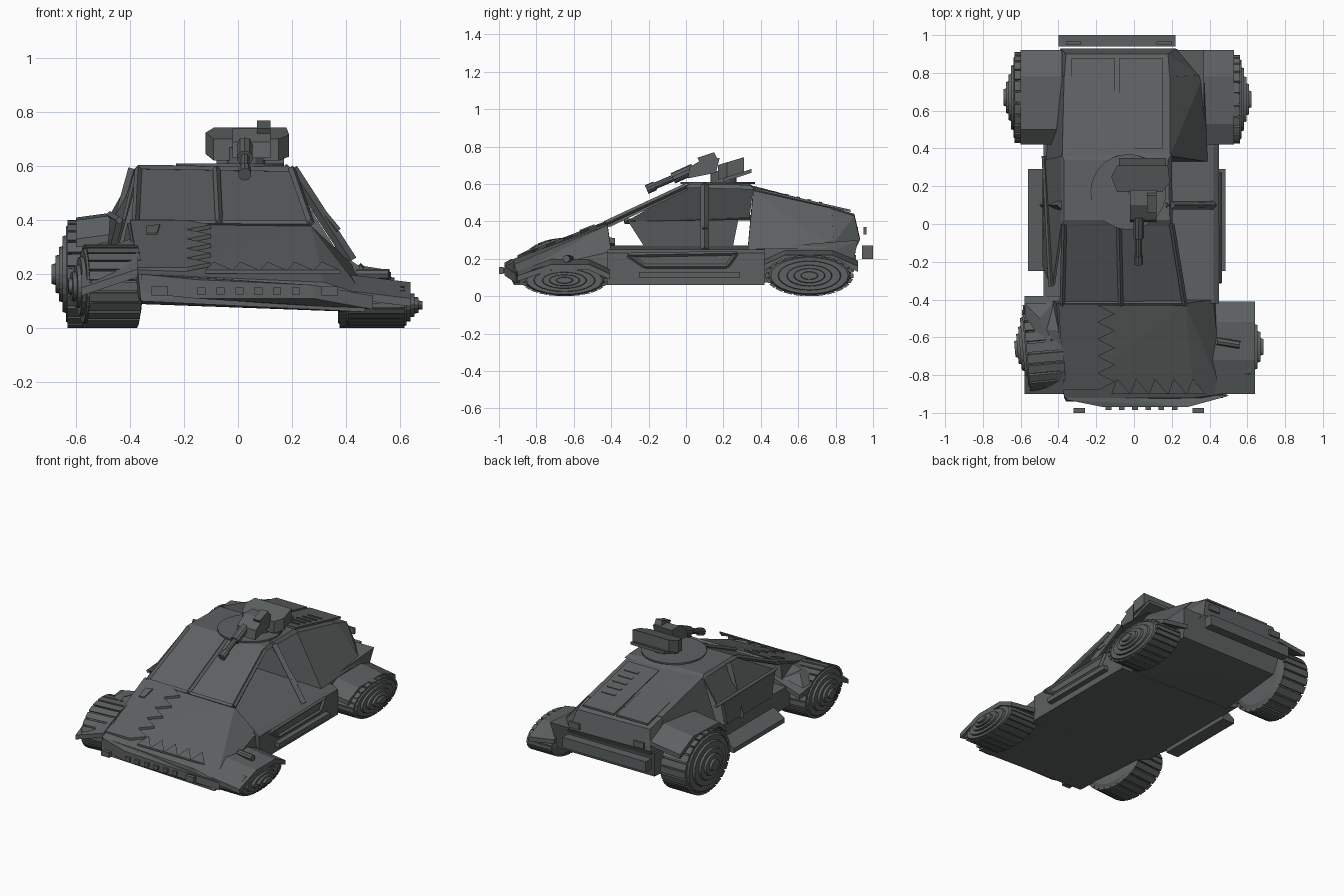
import bpy, bmesh, math
from mathutils import Vector, Matrix

cube = bpy.data.objects.get("Cube")
if cube:
    bpy.data.objects.remove(cube, do_unlink=True)

# one weathered steel colour for the whole vehicle
steel = bpy.data.materials.new("dark_steel")
steel.use_nodes = True
colour = (.11, .12, .12, 1)
steel.diffuse_color = colour
shader = steel.node_tree.nodes["Principled BSDF"]
shader.inputs["Base Color"].default_value = colour
shader.inputs["Roughness"].default_value = .8


def finish(name, bm):
    bmesh.ops.recalc_face_normals(bm, faces=bm.faces[:])
    mesh = bpy.data.meshes.new(name)
    bm.to_mesh(mesh)
    bm.free()
    mesh.materials.append(steel)
    obj = bpy.data.objects.new(name, mesh)
    bpy.context.collection.objects.link(obj)
    return obj


def hull(name, points):
    """Convex solid around a few corner points."""
    bm = bmesh.new()
    verts = [bm.verts.new(p) for p in points]
    result = bmesh.ops.convex_hull(bm, input=verts)
    spare = [v for v in result["geom_interior"] if isinstance(v, bmesh.types.BMVert)]
    bmesh.ops.delete(bm, geom=spare, context="VERTS")
    return finish(name, bm)


def box(name, xs, ys, zs):
    return hull(name, [(x, y, z) for x in xs for y in ys for z in zs])


def panel(name, points, offset):
    """Flat polygon made into a closed prism along an offset vector."""
    bm = bmesh.new()
    near = [bm.verts.new(p) for p in points]
    far = [bm.verts.new(Vector(p) + Vector(offset)) for p in points]
    bm.faces.new(near)
    bm.faces.new(far[::-1])
    for i in range(len(near)):
        bm.faces.new((near[i - 1], near[i], far[i], far[i - 1]))
    return finish(name, bm)


def bar(name, start, end, radius, sides=4):
    a, b = Vector(start), Vector(end)
    bm = bmesh.new()
    bmesh.ops.create_cone(bm, cap_ends=True, segments=sides, radius1=radius,
                          radius2=radius, depth=(b - a).length)
    turn = (b - a).to_track_quat("Z", "Y").to_matrix().to_4x4()
    bm.transform(Matrix.Translation((a + b) / 2) @ turn)
    return finish(name, bm)


def wheel(name, inner, outer, y, length, height, toe=0):
    """Lathed tyre with stepped hub and tread blocks, squashed to its height."""
    bm = bmesh.new()
    count = 24
    width = outer - inner
    profile = [(0, 0), (0, .8), (.06, .96), (.8, .96), (.9, .88), (.9, .72),
               (.96, .7), (.96, .52), (1.02, .5), (1.02, .36), (1.08, .34),
               (1.08, .2), (1.14, .18), (1.14, 0)]
    rings = []
    for along, radius in profile:
        if radius == 0:
            rings.append([bm.verts.new((along * width, 0, 0))] * count)
            continue
        angles = [math.tau * i / count for i in range(count)]
        rings.append([bm.verts.new((along * width, radius * math.cos(a),
                                    radius * math.sin(a))) for a in angles])
    for first, second in zip(rings, rings[1:]):
        for i in range(count):
            j = (i + 1) % count
            corners = dict.fromkeys((first[i], first[j], second[j], second[i]))
            bm.faces.new(list(corners))
    for i in range(count):
        place = (Matrix.Rotation(math.tau * i / count, 4, "X")
                 @ Matrix.Translation((width * .45, 0, .96))
                 @ Matrix.Diagonal((abs(width) * .84, .21, .08, 1)))
        bmesh.ops.create_cube(bm, size=1, matrix=place)
    bm.transform(Matrix.Translation((inner, y, height / 2))
                 @ Matrix.Rotation(toe, 4, "Z")
                 @ Matrix.Diagonal((1, length / 2, height / 2, 1)))
    return finish(name, bm)


def fender(name, inner, outer, path, drop):
    """Angular strip over a wheel, falling towards its outer edge."""
    under = [(y, z - .03) for y, z in path]
    points = [(inner, y, z) for y, z in path + under[::-1]]
    panel(name, points, (outer - inner, 0, -drop))


# lower tub in three sections, its right flank lower than the left
hull("tub_middle", [(x, y, z) for y in (-.42, .42)
                    for x, z in ((-.48, .13), (-.48, .27), (-.38, .09),
                                 (.45, .06), (.45, .23), (.42, .25))])
hull("tub_rear", [(x, y, z) for y, z in ((.4, .26), (.92, .3)) for x in (-.41, .37)]
     + [(-.4, .4, .09), (.37, .4, .07), (-.38, .88, .12), (.34, .88, .12)])
hull("hood", [(-.41, -.42, .39), (.27, -.42, .38), (.42, -.4, .24), (-.44, -.4, .25),
              (-.37, -.92, .2), (.32, -.92, .17), (.47, -.9, .12),
              (-.36, -.94, .1), (.47, -.92, .06), (-.38, -.4, .09), (.44, -.4, .06)])

# rear quarters and deck
hull("rear_cabin", [(-.38, .36, .59), (.19, .36, .565), (.19, .78, .47), (-.37, .78, .48),
                    (-.47, .33, .26), (.39, .33, .25), (.37, .79, .26), (-.42, .8, .26)])
hull("tail", [(-.37, .77, .48), (.19, .77, .47), (-.36, .9, .44), (.18, .9, .43),
              (-.41, .77, .26), (.37, .77, .26), (-.39, .93, .31), (.22, .93, .3),
              (-.38, .88, .2), (.3, .88, .2)])


def deck(x, y):
    return (x, y, .57 - (y - .36) * .23)


panel("deck_hatch", [deck(-.08, .4), deck(.15, .4), deck(.15, .88), deck(-.08, .88)],
      (0, 0, .012))
panel("deck_cover", [deck(-.33, .4), deck(-.1, .4), deck(-.1, .88), deck(-.33, .88)],
      (0, 0, .012))
for i in range(5):
    y = .47 + i * .06
    panel("deck_vent", [deck(.02, y), deck(.12, y), deck(.12, y + .02), deck(.02, y + .02)],
          (0, 0, .017))

# rear bumper and lamps
box("rear_bumper", (-.4, .22), (.94, 1), (.2, .27))
for x in (-.36, .12):
    box("rear_lamp", (x, x + .08), (.95, .965), (.33, .37))

# roof, glazing and pillars
hull("roof", [(-.385, -.01, .59), (.205, -.01, .58), (.2, .37, .57), (-.385, .37, .58),
              (-.37, .02, .605), (.19, .02, .6), (.18, .34, .595), (-.37, .34, .6)])
panel("windscreen", [(-.37, 0, .59), (.2, 0, .58), (.27, -.42, .38), (-.38, -.42, .39)],
      (0, .008, -.012))
for top, base in ((-.37, -.38), (-.08, -.07), (.2, .27)):
    bar("screen_pillar", (top, 0, .59), (base, -.43, .39), .014)
bar("screen_sill", (-.4, -.42, .39), (.27, -.42, .385), .013)
panel("left_glass", [(-.43, -.32, .4), (-.385, 0, .585), (-.385, .36, .58), (-.475, .34, .42)],
      (.012, 0, 0))
panel("left_door", [(-.485, -.22, .26), (-.45, -.31, .4), (-.475, .28, .41), (-.485, .25, .26)],
      (.025, 0, 0))
bar("left_rail", (-.44, -.33, .4), (-.475, .36, .42), .014)
for name, top, base in (("left", -.385, -.48), ("right", .2, .42)):
    bar(name + "_door_pillar", (top, .1, .59), (base, .1, .25), .022)
bar("roof_rail", (.17, .1, .6), (.37, .1, .36), .014)

# sills with recessed frames and running boards
hull("left_step", [(x, y, z) for y in (-.25, .29)
                   for x, z in ((-.47, .1), (-.56, .1), (-.56, .13), (-.47, .19))])
box("right_step", (.44, .485), (-.25, .29), (.1, .13))
frame = [(-.31, .22), (.27, .23), (.22, .16), (-.22, .16)]
for (y, z), (v, w) in zip(frame, frame[1:] + frame[:1]):
    bar("sill_frame", (.455, y, z), (.455, v, w), .012)


# torn hood skin with a jagged edge
def skin(x, y):
    return (x, y, .39 + (y + .42) * .39)


teeth = [skin(-.1 if i % 2 else -.19, -.43 - i * .045) for i in range(11)]
panel("torn_hood_skin", [skin(-.4, -.43)] + teeth + [skin(-.37, -.88)], (0, 0, .015))
panel("hood_badge_plate", [skin(x, y) for x, y in
                           ((-.34, -.5), (-.29, -.49), (-.3, -.57), (-.34, -.57))], (0, 0, .022))
for i in range(5):
    x = -.12 + i * .1
    panel("torn_metal_tooth", [skin(x, -.9), skin(x + .1, -.9), skin(x + .03, -.82)],
          (0, 0, .012))

# front bumper, grille studs and lamps
hull("front_bumper", [(-.36, -.93, .2), (-.36, -.93, .13), (-.16, -.97, .18), (-.16, -.97, .11),
                      (.28, -.97, .16), (.28, -.97, .11), (.5, -.91, .12), (.5, -.91, .07),
                      (-.34, -.88, .2), (.46, -.88, .07)])
for i in range(6):
    box("grille_stud", (-.15 + i * .07, -.12 + i * .07), (-.985, -.95), (.125, .15))
for x in (-.32, .31):
    box("front_lamp", (x, x + .06), (-1, -.975), (.12, .155))

# fenders, crushed on the right side
fender("front_left_fender", -.37, -.58,
       [(-.9, .22), (-.78, .28), (-.56, .34), (-.38, .31)], .07)
fender("front_right_fender", .4, .64,
       [(-.9, .14), (-.72, .2), (-.52, .2), (-.41, .15)], .03)
fender("rear_left_fender", -.38, -.6,
       [(.42, .36), (.5, .43), (.78, .44), (.92, .37)], .03)
fender("rear_right_fender", .34, .53,
       [(.42, .2), (.53, .25), (.78, .25), (.92, .19)], .03)
hull("left_fender_flap", [(-.58, -.42, .27), (-.43, -.42, .3), (-.43, -.7, .3),
                          (-.56, -.7, .26), (-.5, -.5, .32)])
bar("loose_strut", (.44, -.62, .2), (.56, -.64, .2), .02, 8)

# wheels
wheel("front_left_wheel", -.37, -.6, -.64, .46, .31, math.radians(5))
wheel("front_right_wheel", .4, .65, -.65, .46, .17)
wheel("rear_left_wheel", -.44, -.66, .67, .48, .4)
wheel("rear_right_wheel", .37, .59, .66, .47, .22)

# roof turret with its gun tilted forward
bar("turret_ring", (-.03, .17, .6), (-.03, .17, .61), .2, 28)
bar("turret_post", (.03, .2, .6), (.03, .2, .67), .07, 12)
hull("turret_plate", [(x, y, z + d) for x in (-.08, .17)
                      for y, z in ((.2, .61), (.35, .66)) for d in (0, .02)])
hull("turret_body", [(x, y, base + y * .3) for x, y in
                     ((-.12, .25), (-.09, .17), (.15, .17), (.19, .22), (.18, .31), (-.09, .31))
                     for base in (.57, .65)])
hull("gun_housing", [(x, y, z) for x in (-.02, .12)
                     for y, z in ((.01, .63), (.02, .69), (.16, .66), (.18, .74), (.1, .74))])
hull("gun_sight", [(x, y, z) for x in (.07, .12)
                   for y, z in ((.06, .74), (.09, .69), (.17, .73), (.15, .77))])
bar("gun_sleeve", (.025, .04, .68), (.025, -.07, .63), .03, 10)
bar("gun_barrel", (.025, -.06, .635), (.025, -.2, .575), .018, 10)
bar("gun_muzzle", (.025, -.165, .59), (.025, -.21, .57), .025, 10)
